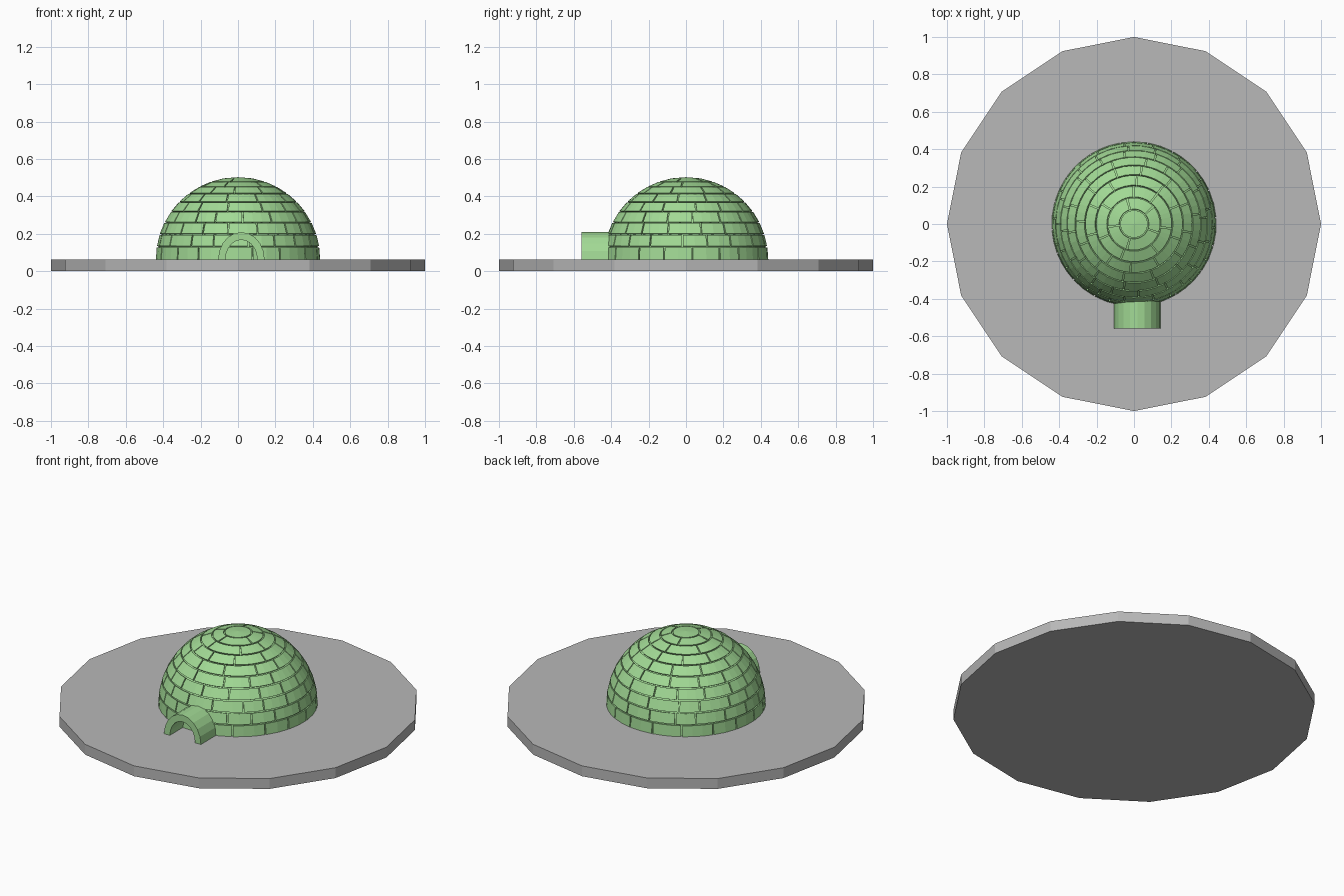
import bpy, bmesh, math, random
from math import sin, cos, pi

random.seed(4)
if "Cube" in bpy.data.objects:
    bpy.data.objects.remove(bpy.data.objects["Cube"])

BASE = 0.063      # top of the ground slab
R = 0.44          # dome radius
GROOVE = 0.009    # joint depth
GAP = 0.0035      # half the joint width


def material(name, color):
    m = bpy.data.materials.new(name)
    m.use_nodes = True
    m.diffuse_color = color
    m.node_tree.nodes["Principled BSDF"].inputs["Base Color"].default_value = color
    return m


def finish(bm, name, mat):
    bmesh.ops.recalc_face_normals(bm, faces=bm.faces)
    mesh = bpy.data.meshes.new(name)
    bm.to_mesh(mesh)
    bm.free()
    mesh.materials.append(mat)
    obj = bpy.data.objects.new(name, mesh)
    bpy.context.collection.objects.link(obj)
    return obj


def on_dome(r, lon, lat):
    return (r * cos(lat) * cos(lon), r * cos(lat) * sin(lon), BASE + r * sin(lat))


def add_block(bm, lon0, lon1, lat0, lat1):
    """A curved block: a closed strip of sphere patch with some thickness."""
    steps = max(2, round((lon1 - lon0) / math.radians(8)))
    rings = []
    for i in range(steps + 1):
        lon = lon0 + (lon1 - lon0) * i / steps
        rings.append([bm.verts.new(on_dome(r, lon, lat)) for r, lat in
                      ((R, lat0), (R, lat1), (R - 2 * GROOVE, lat1), (R - 2 * GROOVE, lat0))])
    for a, b in zip(rings, rings[1:]):
        for k in range(4):
            bm.faces.new((a[k], b[k], b[(k + 1) % 4], a[(k + 1) % 4]))
    bm.faces.new(rings[0])
    bm.faces.new(rings[-1][::-1])


green = material("pale green", (0.36, 0.70, 0.30, 1))
grey = material("slab grey", (0.48, 0.48, 0.48, 1))

# Ground slab
bm = bmesh.new()
bmesh.ops.create_cone(bm, cap_ends=True, segments=16, radius1=1, radius2=1, depth=BASE)
bmesh.ops.translate(bm, verts=bm.verts, vec=(0, 0, BASE / 2))
finish(bm, "ground_slab", grey)

# Recessed core behind the joints
bm = bmesh.new()
bmesh.ops.create_uvsphere(bm, u_segments=48, v_segments=32, radius=R - GROOVE)
bmesh.ops.bisect_plane(bm, geom=bm.verts[:] + bm.edges[:] + bm.faces[:],
                       plane_co=(0, 0, 0), plane_no=(0, 0, 1), clear_inner=True)
bmesh.ops.translate(bm, verts=bm.verts, vec=(0, 0, BASE))
finish(bm, "dome_core", green)

# Courses of blocks with staggered, slightly uneven joints
COURSES = 9
step = math.radians(80) / COURSES
bm = bmesh.new()
for c in range(COURSES):
    lat0 = c * step + (GAP / R if c else 0)
    lat1 = (c + 1) * step - GAP / R
    ring = R * cos((lat0 + lat1) / 2)
    count = max(5, round(2 * pi * ring / 0.15))
    start = random.random() * pi
    joints = [start + 2 * pi * (i + random.uniform(-0.15, 0.15)) / count for i in range(count)]
    joints.append(joints[0] + 2 * pi)
    for a, b in zip(joints, joints[1:]):
        add_block(bm, a + GAP / ring, b - GAP / ring, lat0, lat1)
finish(bm, "dome_blocks", green)

# Round cap block
bm = bmesh.new()
cap_lat = COURSES * step + GAP / R
tip = bm.verts.new(on_dome(R, 0, pi / 2))
rim, foot = ([bm.verts.new(on_dome(r, 2 * pi * i / 32, cap_lat)) for i in range(32)]
             for r in (R, R - 2 * GROOVE))
for i in range(32):
    j = (i + 1) % 32
    bm.faces.new((tip, rim[i], rim[j]))
    bm.faces.new((rim[i], foot[i], foot[j], rim[j]))
finish(bm, "dome_cap", green)

# Entrance tunnel: an arched shell running into the dome
CX, FRONT, BACK, SEG = 0.018, -0.56, -0.39, 10


def arch(rx, rz, y):
    return [bm.verts.new((CX + rx * cos(pi * i / SEG), y, BASE + rz * sin(pi * i / SEG)))
            for i in range(SEG + 1)]


bm = bmesh.new()
loops = [arch(0.124, 0.146, FRONT), arch(0.124, 0.146, BACK),
         arch(0.085, 0.105, BACK), arch(0.085, 0.105, FRONT)]
for k in range(4):
    a, b = loops[k], loops[(k + 1) % 4]
    for i in range(SEG):
        bm.faces.new((a[i], a[i + 1], b[i + 1], b[i]))
for i in (0, SEG):
    bm.faces.new([loop[i] for loop in loops])
finish(bm, "entrance_tunnel", green)
